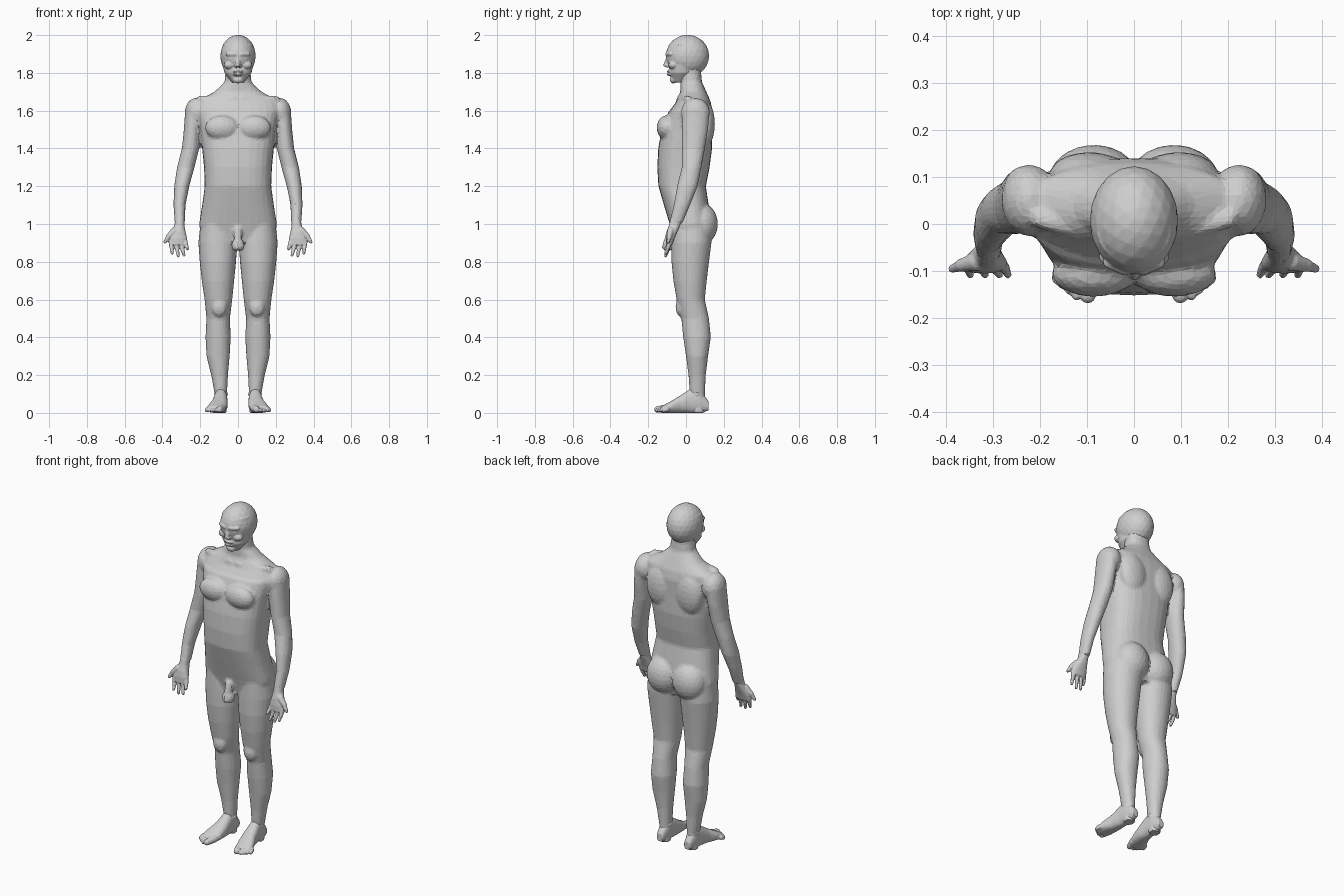
import bpy
import bmesh
from math import cos, sin, tau
from mathutils import Matrix, Vector

default_cube = bpy.data.objects.get("Cube")
if default_cube:
    bpy.data.objects.remove(default_cube, do_unlink=True)

clay = bpy.data.materials.new("clay_grey")
clay.use_nodes = True
clay_colour = (0.62, 0.62, 0.62, 1)
clay.diffuse_color = clay_colour
clay.node_tree.nodes["Principled BSDF"].inputs["Base Color"].default_value = clay_colour


def loft(bm, start, step, rows, along="z", sides=28, power=2.3):
    """Skin rounded sections; each row gives the low and high limits on both axes."""
    rings = []
    for index, (low_u, high_u, low_v, high_v) in enumerate(rows):
        height = start + index * step
        ring = []
        for k in range(sides):
            c, s = cos(tau * k / sides), sin(tau * k / sides)
            c = abs(c) ** (2 / power) * (1 if c > 0 else -1)
            s = abs(s) ** (2 / power) * (1 if s > 0 else -1)
            u = (low_u + high_u + (high_u - low_u) * c) / 2
            v = (low_v + high_v + (high_v - low_v) * s) / 2
            ring.append(bm.verts.new((u, v, height) if along == "z" else (u, height, v)))
        rings.append(ring)
    for lower, upper in zip(rings, rings[1:]):
        for k in range(sides):
            j = (k + 1) % sides
            bm.faces.new((lower[k], lower[j], upper[j], upper[k]))
    bm.faces.new(rings[0])
    bm.faces.new(rings[-1])


def symmetric(rows):
    return [(-half, half, front, back) for half, front, back in rows]


def blob(bm, centre, radii):
    matrix = Matrix.Translation(centre) @ Matrix.Diagonal((*radii, 1))
    bmesh.ops.create_icosphere(bm, subdivisions=3, radius=1, matrix=matrix)


def capsule(bm, start, end, start_radius, end_radius):
    a, b = Vector(start), Vector(end)
    turn = (b - a).to_track_quat("Z", "Y").to_matrix().to_4x4()
    bmesh.ops.create_cone(bm, cap_ends=True, segments=16, radius1=start_radius,
                          radius2=end_radius, depth=(b - a).length,
                          matrix=Matrix.Translation((a + b) / 2) @ turn)
    blob(bm, a, [start_radius] * 3)
    blob(bm, b, [end_radius] * 3)


def reflect(bm):
    bmesh.ops.scale(bm, vec=(-1, 1, 1), verts=bm.verts)


def add_other_side(bm):
    half = bpy.data.meshes.new("half")
    bm.to_mesh(half)
    reflect(bm)
    bm.from_mesh(half)
    bpy.data.meshes.remove(half)


def fuse(name, bm, voxel, smoothing, keep):
    """Blend overlapping volumes into one skin with broad flat facets."""
    bmesh.ops.recalc_face_normals(bm, faces=bm.faces)
    mesh = bpy.data.meshes.new(name)
    bm.to_mesh(mesh)
    mesh.materials.append(clay)
    obj = bpy.data.objects.new(name, mesh)
    bpy.context.collection.objects.link(obj)
    skin = obj.modifiers.new("skin", "REMESH")
    skin.mode = "VOXEL"
    skin.voxel_size = voxel
    relax = obj.modifiers.new("relax", "SMOOTH")
    relax.factor = 0.5
    relax.iterations = smoothing
    facets = obj.modifiers.new("facets", "DECIMATE")
    facets.ratio = keep


def build_body():
    bm = bmesh.new()
    # leg, hip to ankle
    loft(bm, 1, -0.1, [
        (.02, .2, -.075, .13), (.004, .21, -.077, .135), (.01, .203, -.077, .122),
        (.02, .192, -.067, .11), (.03, .177, -.05, .1), (.043, .167, -.025, .122),
        (.038, .172, -.015, .132), (.044, .167, 0, .117), (.053, .142, .013, .105),
        (.058, .124, .02, .1), (.06, .12, .03, .1)], power=2.1)
    blob(bm, (.1, -.03, .56), (.04, .025, .05))
    # arm, shoulder to wrist
    loft(bm, 1.6, -0.1, [
        (.18, .28, -.02, .125), (.198, .287, -.022, .117), (.205, .297, -.022, .1),
        (.23, .323, -.022, .082), (.258, .338, -.047, .062), (.278, .342, -.065, .022),
        (.281, .335, -.09, -.02)], power=2.1)
    blob(bm, (.222, .05, 1.59), (.06, .077, .078))
    # chest, shoulder blade, collar bone and buttock
    blob(bm, (.085, -.105, 1.51), (.09, .05, .065))
    blob(bm, (.095, .105, 1.53), (.085, .048, .12))
    capsule(bm, (.02, -.04, 1.665), (.2, .01, 1.66), .012, .02)
    blob(bm, (.085, .085, 1), (.1, .084, .11))
    blob(bm, (.016, -.09, .885), (.02, .028, .03))
    add_other_side(bm)
    # trunk
    loft(bm, 1.6, -0.1, symmetric([
        (.22, -.09, .14), (.2, -.13, .138), (.19, -.147, .138), (.18, -.152, .125),
        (.176, -.146, .105), (.19, -.117, .12), (.206, -.087, .13), (.19, -.06, .1)]),
        power=2.6)
    # shoulder slope and neck
    loft(bm, 1.6, .05, symmetric([
        (.23, -.085, .14), (.22, -.05, .13), (.125, -.03, .108), (.072, -.03, .085),
        (.067, -.035, .08), (.067, -.03, .085)]))
    # groin
    capsule(bm, (0, -.08, .965), (0, -.11, .875), .022, .018)
    fuse("body", bm, .009, 5, .13)


def build_head():
    bm = bmesh.new()
    # brow, eye, cheek and nostril
    capsule(bm, (.018, -.098, 1.898), (.055, -.083, 1.9), .012, .011)
    blob(bm, (.034, -.083, 1.873), (.016, .013, .009))
    blob(bm, (.045, -.068, 1.842), (.03, .025, .022))
    blob(bm, (.012, -.1, 1.836), (.008, .011, .008))
    add_other_side(bm)
    # skull and face
    blob(bm, (0, .008, 1.89), (.094, .115, .112))
    loft(bm, 1.95, -.05, symmetric([
        (.08, -.085, .08), (.089, -.1, .08), (.083, -.088, .07), (.072, -.088, .05),
        (.032, -.07, .01)]), power=2.1)
    # nose, lips and chin
    capsule(bm, (0, -.094, 1.885), (0, -.109, 1.842), .009, .011)
    for height in (1.792, 1.808):
        blob(bm, (0, -.088, height), (.027, .013, .008))
    blob(bm, (0, -.067, 1.764), (.027, .018, .02))
    fuse("head", bm, .0045, 2, .25)


def build_hand(name, mirrored):
    bm = bmesh.new()
    # palm
    loft(bm, 1.03, -.035, [
        (.284, .333, -.082, -.02), (.284, .336, -.09, -.03), (.278, .35, -.1, -.045),
        (.27, .365, -.105, -.06), (.275, .366, -.105, -.072)])
    # fingers, from the little one outwards
    tips = ((.268, .868), (.286, .835), (.316, .831), (.348, .845))
    for index, (tip_x, tip_z) in enumerate(tips):
        root = Vector((.281 + .025 * index, -.086, .91))
        tip = Vector((tip_x, -.108, tip_z))
        knuckle = (root + tip) / 2 + Vector((0, .003, 0))
        capsule(bm, root, knuckle, .013, .011)
        capsule(bm, knuckle, tip, .011, .008)
    # thumb
    capsule(bm, (.335, -.08, .965), (.367, -.088, .935), .02, .014)
    capsule(bm, (.367, -.088, .935), (.386, -.095, .905), .013, .009)
    if mirrored:
        reflect(bm)
    fuse(name, bm, .004, 2, .25)


def build_foot(name, mirrored):
    bm = bmesh.new()
    # heel to ball
    loft(bm, .12, -.05, [
        (.07, .11, .012, .06), (.058, .123, 0, .13), (.056, .128, 0, .125),
        (.054, .138, 0, .092), (.058, .158, 0, .062), (.075, .165, 0, .035)], along="y")
    # ankle bones
    blob(bm, (.09, .06, .1), (.037, .03, .025))
    # toes, from the big one outwards
    capsule(bm, (.085, -.105, .024), (.098, -.152, .018), .021, .017)
    for index in range(4):
        x = .122 + .0145 * index
        capsule(bm, (x - .006, -.1, .02), (x, -.153 + .012 * index, .013), .014, .01)
    if mirrored:
        reflect(bm)
    fuse(name, bm, .005, 2, .3)


build_body()
build_head()
for side, is_right in (("left", False), ("right", True)):
    build_hand(side + "_hand", is_right)
    build_foot(side + "_foot", is_right)
